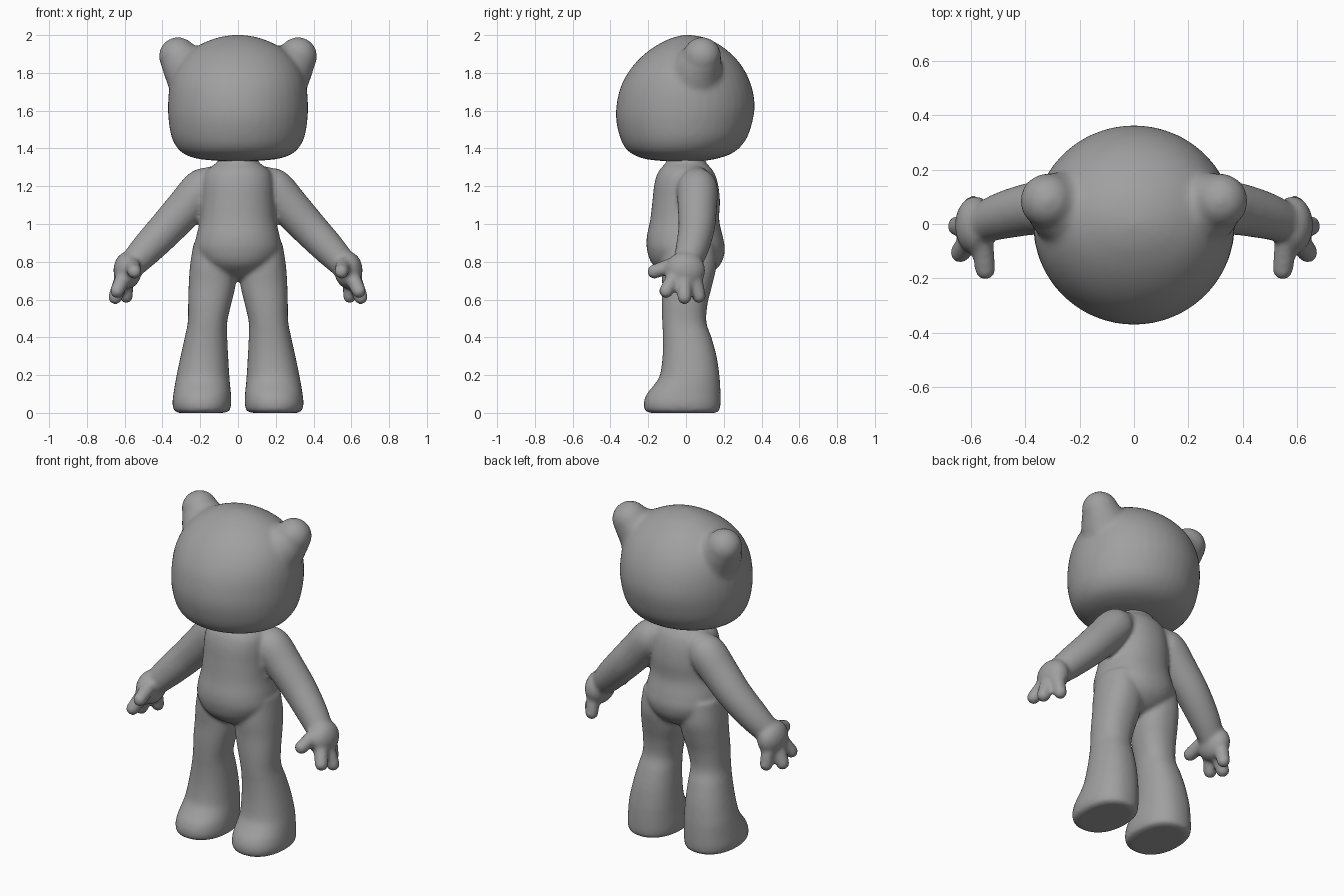
import bpy, bmesh, math
from mathutils import Vector, Matrix

if "Cube" in bpy.data.objects:
    bpy.data.objects.remove(bpy.data.objects["Cube"])

grey = bpy.data.materials.new("plain grey")
grey.diffuse_color = (0.35, 0.35, 0.35, 1)
grey.use_nodes = True
grey.node_tree.nodes["Principled BSDF"].inputs["Base Color"].default_value = grey.diffuse_color


def smooth_rows(rows, steps=5):
    """Catmull-Rom interpolation of tuples."""
    out = []
    for i in range(len(rows) - 1):
        a, b, c, d = (rows[max(0, min(len(rows) - 1, i + k))] for k in (-1, 0, 1, 2))
        for s in range(steps):
            t = s / steps
            out.append([0.5 * (2 * q + (r - p) * t + (2 * p - 5 * q + 4 * r - w) * t * t
                               + (3 * q - p - 3 * r + w) * t ** 3)
                        for p, q, r, w in zip(a, b, c, d)])
    out.append(list(rows[-1]))
    return out


def skin(bm, rings):
    """Join rings of points into a closed shell."""
    loops = [[bm.verts.new(p) for p in ring] for ring in rings]
    n = len(loops[0])
    for a, b in zip(loops, loops[1:]):
        for i in range(n):
            bm.faces.new((a[i], a[(i + 1) % n], b[(i + 1) % n], b[i]))
    bm.faces.new(loops[0][::-1])
    bm.faces.new(loops[-1])


def loft(bm, rows, power=2.0, n=40):
    """Rows are z, x min, x max, y min, y max."""
    rings = []
    for z, x0, x1, y0, y1 in smooth_rows(rows):
        ring = []
        for i in range(n):
            c, s = math.cos(math.tau * i / n), math.sin(math.tau * i / n)
            c = math.copysign(abs(c) ** (2 / power), c)
            s = math.copysign(abs(s) ** (2 / power), s)
            ring.append(((x0 + x1) / 2 + c * (x1 - x0) / 2,
                         (y0 + y1) / 2 + s * (y1 - y0) / 2, z))
        rings.append(ring)
    skin(bm, rings)


def ball(bm, centre, size):
    m = Matrix.Translation(centre) @ Matrix.Diagonal((*size, 1))
    bmesh.ops.create_uvsphere(bm, u_segments=24, v_segments=14, radius=1, matrix=m)


def tube(bm, pts, n=24):
    """Points are x, y, z, radius; both ends are rounded."""
    rows = smooth_rows(pts)
    rings = []
    for i, row in enumerate(rows):
        p = Vector(row[:3])
        d = (Vector(rows[min(i + 1, len(rows) - 1)][:3]) - Vector(rows[max(i - 1, 0)][:3])).normalized()
        side = d.cross(Vector((0.6, 0.1, 0.8))).normalized()
        up = d.cross(side)
        rings.append([p + row[3] * (math.cos(math.tau * k / n) * side
                                    + math.sin(math.tau * k / n) * up) for k in range(n)])
    skin(bm, rings)
    for q in (pts[0], pts[-1]):
        ball(bm, q[:3], [q[3]] * 3)


def finish(bm, name, voxel, rounds):
    """Blend the shells into one smooth skin."""
    bmesh.ops.recalc_face_normals(bm, faces=bm.faces)
    me = bpy.data.meshes.new(name)
    bm.to_mesh(me)
    bm.free()
    me.materials.append(grey)
    ob = bpy.data.objects.new(name, me)
    bpy.context.collection.objects.link(ob)
    bpy.ops.object.select_all(action='DESELECT')
    bpy.context.view_layer.objects.active = ob
    ob.select_set(True)
    mod = ob.modifiers.new("blend", 'REMESH')
    mod.mode = 'VOXEL'
    mod.voxel_size = voxel
    mod.use_smooth_shade = True
    sm = ob.modifiers.new("soften", 'SMOOTH')
    sm.factor = 0.5
    sm.iterations = rounds
    for m in ("blend", "soften"):
        bpy.ops.object.modifier_apply(modifier=m)
    bpy.ops.object.shade_smooth()


# Head
bm = bmesh.new()
loft(bm, [(z, -w, w, f, b) for z, w, f, b in [
    (1.333, 0.08, -0.12, 0.09), (1.343, 0.20, -0.21, 0.15), (1.365, 0.275, -0.275, 0.225),
    (1.40, 0.32, -0.32, 0.28), (1.46, 0.352, -0.35, 0.325), (1.55, 0.368, -0.37, 0.354),
    (1.63, 0.371, -0.368, 0.364), (1.72, 0.364, -0.348, 0.35), (1.80, 0.342, -0.308, 0.318),
    (1.87, 0.30, -0.252, 0.27), (1.93, 0.235, -0.18, 0.205), (1.975, 0.145, -0.10, 0.13),
    (1.995, 0.07, -0.04, 0.065), (2.002, 0.01, -0.01, 0.01)]])
# Ears
for s in (-1, 1):
    tube(bm, [(s * 0.20, 0.04, 1.74, 0.165), (s * 0.26, 0.06, 1.815, 0.14),
              (s * 0.305, 0.08, 1.87, 0.114), (s * 0.318, 0.085, 1.888, 0.102)])
finish(bm, "head", 0.014, 10)

bm = bmesh.new()
# Torso and neck
loft(bm, [(z, -w, w, f, b) for z, w, f, b in [
    (0.70, 0.05, -0.04, 0.05), (0.735, 0.12, -0.115, 0.13), (0.79, 0.19, -0.18, 0.185),
    (0.86, 0.228, -0.206, 0.206), (0.93, 0.222, -0.208, 0.196), (1.02, 0.202, -0.19, 0.176),
    (1.12, 0.195, -0.178, 0.18), (1.21, 0.19, -0.168, 0.17), (1.27, 0.175, -0.15, 0.15),
    (1.305, 0.14, -0.125, 0.125), (1.325, 0.112, -0.105, 0.105), (1.36, 0.10, -0.10, 0.10)]], 2.15)
for s in (-1, 1):
    # Leg and foot
    loft(bm, [(z, s * a, s * b, f, k) for z, a, b, f, k in [
        (0.0, 0.075, 0.315, -0.19, 0.155), (0.012, 0.045, 0.338, -0.216, 0.177),
        (0.05, 0.036, 0.347, -0.224, 0.183), (0.10, 0.037, 0.342, -0.208, 0.183),
        (0.15, 0.042, 0.334, -0.168, 0.181), (0.20, 0.046, 0.325, -0.138, 0.177),
        (0.30, 0.052, 0.304, -0.124, 0.162), (0.40, 0.057, 0.282, -0.122, 0.135),
        (0.48, 0.057, 0.266, -0.126, 0.108), (0.58, 0.035, 0.264, -0.128, 0.115),
        (0.68, 0.012, 0.261, -0.126, 0.14), (0.78, 0.01, 0.254, -0.13, 0.16),
        (0.90, 0.03, 0.235, -0.12, 0.15)]], 2.25)
    # Arm
    tube(bm, [(s * 0.14, 0.055, 1.215, 0.09), (s * 0.19, 0.06, 1.185, 0.108),
              (s * 0.275, 0.06, 1.09, 0.104), (s * 0.375, 0.056, 0.98, 0.097),
              (s * 0.48, 0.032, 0.87, 0.087), (s * 0.555, 0.005, 0.79, 0.074)])
    # Palm
    ball(bm, (s * 0.585, -0.005, 0.755), (0.075, 0.108, 0.098))
    # Fingers and thumb
    for base, tip, r in [((0.60, -0.055, 0.73), (0.640, -0.105, 0.645), 0.038),
                         ((0.61, -0.01, 0.72), (0.650, -0.008, 0.612), 0.038),
                         ((0.595, 0.045, 0.72), (0.592, 0.068, 0.618), 0.037),
                         ((0.56, -0.06, 0.785), (0.548, -0.168, 0.748), 0.038)]:
        tube(bm, [(s * base[0], *base[1:], r * 1.1), (s * tip[0], *tip[1:], r)])
finish(bm, "body", 0.0115, 7)
